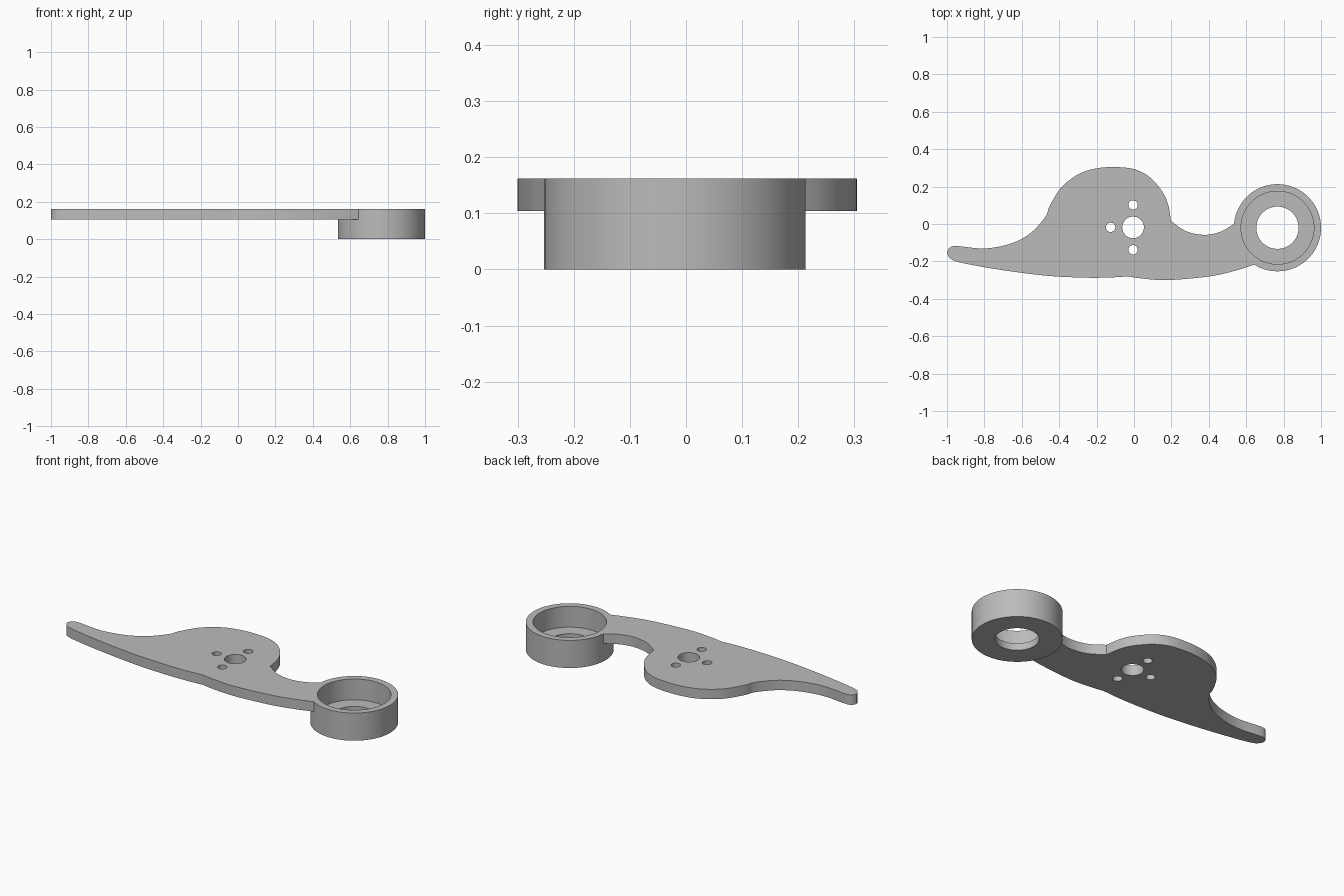
import bpy
import bmesh
from math import sin, cos, pi, radians
from mathutils import Vector

cube = bpy.data.objects.get("Cube")
if cube:
    bpy.data.objects.remove(cube, do_unlink=True)

TOP, PLATE_BOTTOM, FLOOR = 0.162, 0.104, 0.04
RING = Vector((0.767, -0.02))
RING_R, BORE_R, DRAIN_R = 0.233, 0.195, 0.113

grey = bpy.data.materials.new("plain grey")
grey.use_nodes = True
grey.diffuse_color = (0.5, 0.5, 0.5, 1)
grey.node_tree.nodes["Principled BSDF"].inputs["Base Color"].default_value = (0.5, 0.5, 0.5, 1)


def arc(centre, radius, start, end, steps):
    """Points on an arc, angles in degrees, last point left out."""
    angles = [radians(start + (end - start) * i / steps) for i in range(steps)]
    return [Vector((centre[0] + radius * cos(a), centre[1] + radius * sin(a))) for a in angles]


def smooth_run(points, steps=6):
    """Smooth curve through the points, last point left out."""
    p = [Vector(q) for q in points]
    p = [2 * p[0] - p[1]] + p + [2 * p[-1] - p[-2]]
    out = []
    for a, b, c, d in zip(p, p[1:], p[2:], p[3:]):
        for i in range(steps):
            t = i / steps
            out.append(0.5 * (2 * b + (c - a) * t + (2 * a - 5 * b + 4 * c - d) * t ** 2
                              + (3 * b - a - 3 * c + d) * t ** 3))
    return out


def finish(name, bm):
    bmesh.ops.remove_doubles(bm, verts=bm.verts, dist=0.00005)
    bmesh.ops.recalc_face_normals(bm, faces=bm.faces)
    mesh = bpy.data.meshes.new(name)
    bm.to_mesh(mesh)
    bm.free()
    mesh.materials.clear()
    mesh.materials.append(grey)
    obj = bpy.data.objects.new(name, mesh)
    bpy.context.collection.objects.link(obj)
    bpy.ops.object.select_all(action="DESELECT")
    obj.select_set(True)
    bpy.context.view_layer.objects.active = obj
    bpy.ops.object.shade_smooth_by_angle(angle=radians(30))
    return obj


# Lever outline: tail and hump, valley, ring contact, then the underside back to the tail
hump = [(-1, -0.15), (-0.985, -0.126), (-0.945, -0.118), (-0.8, -0.131), (-0.66, -0.105),
        (-0.555, -0.05), (-0.475, 0.037), (-0.449, 0.1), (-0.385, 0.2), (-0.29, 0.27),
        (-0.19, 0.299), (-0.09, 0.304), (0.005, 0.292), (0.085, 0.25), (0.15, 0.175),
        (0.182, 0.105), (0.198, 0.015)]
valley = [(0.198, 0.015), (0.28, -0.039), (0.375, -0.058), (0.46, -0.042), (0.535, 0.0)]
belly = [(0.645, -0.217), (0.54, -0.25), (0.405, -0.28), (0.18, -0.3), (0.04, -0.291),
         (-0.03, -0.28)]
tail = [(-0.03, -0.28), (-0.13, -0.286), (-0.26, -0.287), (-0.45, -0.278), (-0.66, -0.253),
        (-0.85, -0.222), (-0.957, -0.198), (-0.99, -0.175), (-1, -0.15)]
outline = (smooth_run(hump) + smooth_run(valley) + arc(RING, RING_R, 175, 238, 16)
           + smooth_run(belly) + smooth_run(tail))

# Hub hole and three bolt holes
hub = Vector((-0.005, -0.018))
holes = [arc(hub, 0.058, 0, 360, 48)]
for turn in (90, 180, 270):
    bolt = hub + 0.12 * Vector((cos(radians(turn)), sin(radians(turn))))
    holes.append(arc(bolt, 0.025, 0, 360, 32))

# Filled and extruded flat curve gives the plate with its holes
curve = bpy.data.curves.new("lever_profile", "CURVE")
curve.dimensions = "2D"
curve.fill_mode = "BOTH"
curve.extrude = (TOP - PLATE_BOTTOM) / 2
for loop in [outline] + holes:
    spline = curve.splines.new("POLY")
    spline.points.add(len(loop) - 1)
    for point, co in zip(spline.points, loop):
        point.co = (co.x, co.y, 0, 1)
    spline.use_cyclic_u = True
profile = bpy.data.objects.new("lever_profile", curve)
bpy.context.collection.objects.link(profile)
bpy.context.view_layer.update()
bm = bmesh.new()
bm.from_mesh(profile.to_mesh())
profile.to_mesh_clear()
bpy.data.objects.remove(profile, do_unlink=True)
bpy.data.curves.remove(curve)
bmesh.ops.translate(bm, verts=bm.verts, vec=(0, 0, (TOP + PLATE_BOTTOM) / 2))
finish("lever_plate", bm)

# Bearing cup: a closed section turned around the ring centre
section = [(DRAIN_R, 0), (RING_R, 0), (RING_R, TOP), (BORE_R, TOP), (BORE_R, FLOOR), (DRAIN_R, FLOOR)]
bm = bmesh.new()
verts = [bm.verts.new((RING.x + r, RING.y, z)) for r, z in section]
edges = [bm.edges.new((v, verts[i - 1])) for i, v in enumerate(verts)]
bmesh.ops.spin(bm, geom=verts + edges, cent=(RING.x, RING.y, 0), axis=(0, 0, 1),
               angle=2 * pi, steps=96)
finish("bearing_cup", bm)
